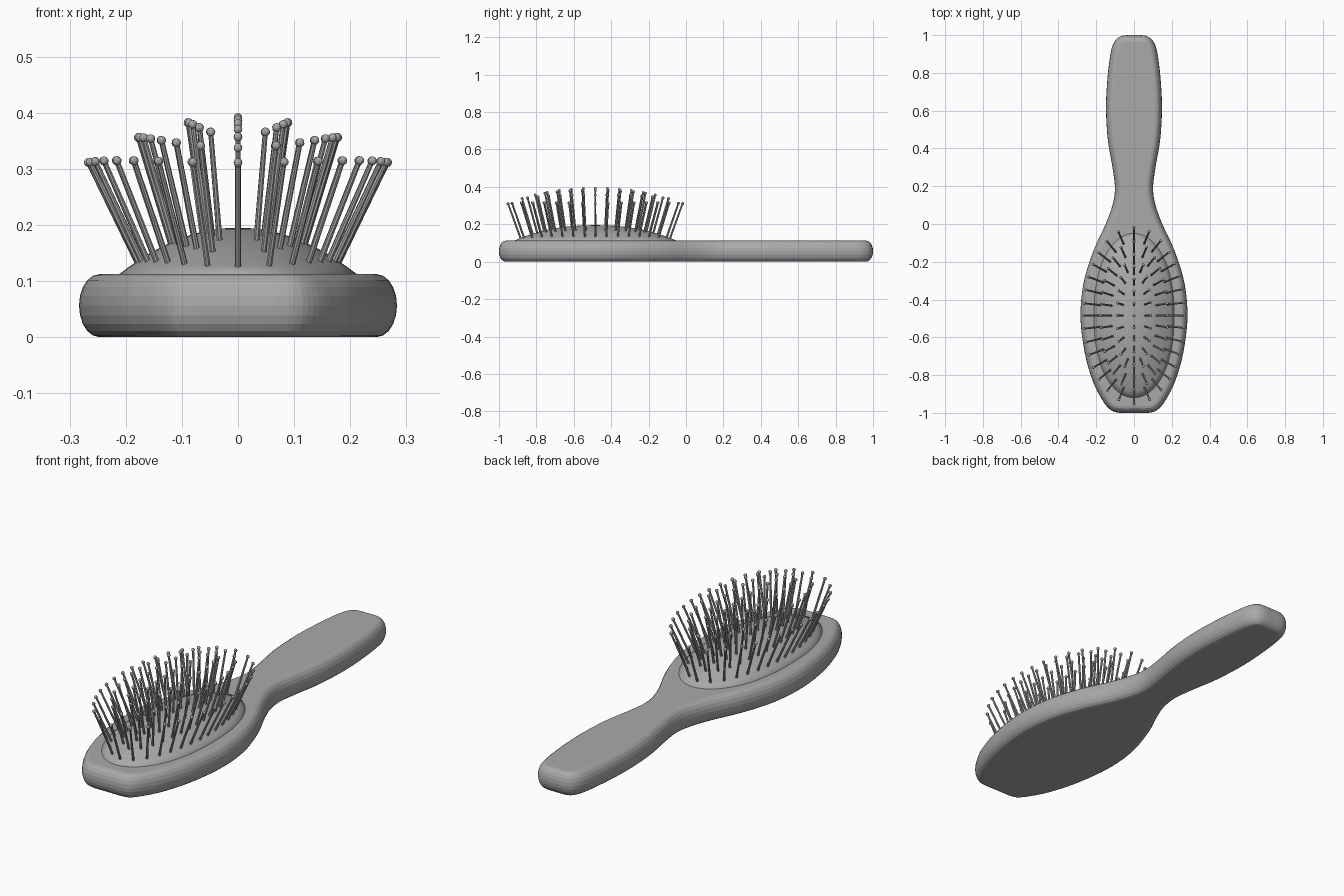
import bpy, bmesh, math
from mathutils import Vector

if "Cube" in bpy.data.objects:
    bpy.data.objects.remove(bpy.data.objects["Cube"])

grey = bpy.data.materials.new("plain_grey")
grey.use_nodes = True
grey.diffuse_color = (0.4, 0.4, 0.4, 1)
grey.node_tree.nodes["Principled BSDF"].inputs["Base Color"].default_value = (0.4, 0.4, 0.4, 1)

TOP = 0.112          # height of the wooden body
CENTRE_Y = -0.485    # middle of the bristle pad
PAD_X, PAD_Y, PAD_RISE = 0.212, 0.435, 0.083


def finish(bm, name, smooth=False):
    bmesh.ops.recalc_face_normals(bm, faces=bm.faces)
    mesh = bpy.data.meshes.new(name)
    bm.to_mesh(mesh)
    bm.free()
    mesh.materials.append(grey)
    ob = bpy.data.objects.new(name, mesh)
    bpy.context.collection.objects.link(ob)
    if smooth:
        mesh.shade_smooth()
    return ob


def loft(bm, rings):
    """Skin a stack of closed rings."""
    loops = [[bm.verts.new(p) for p in ring] for ring in rings]
    n = len(loops[0])
    for a, b in zip(loops, loops[1:]):
        for i in range(n):
            j = (i + 1) % n
            bm.faces.new((a[i], a[j], b[j], b[i]))
    return loops


def spline(points, steps):
    """Catmull-Rom curve through the points, mirrored across x at its ends."""
    pts = [Vector(p) for p in points]
    flip = lambda v: Vector((-v.x, v.y))
    pts = [flip(pts[1])] + pts + [flip(pts[-2])]
    out = []
    for a, b, c, d in zip(pts, pts[1:], pts[2:], pts[3:]):
        for k in range(steps):
            t = k / steps
            out.append(0.5 * (2 * b + (c - a) * t + (2 * a - 5 * b + 4 * c - d) * t ** 2
                              + (3 * b - a - 3 * c + d) * t ** 3))
    return out + [pts[-2]]


# Body: half outline from head end to handle end, mirrored, with a rounded edge
half = spline([(0, -1), (0.09, -0.998), (0.135, -0.975), (0.175, -0.92), (0.215, -0.84),
               (0.255, -0.71), (0.28, -0.55), (0.281, -0.42), (0.26, -0.28), (0.21, -0.13),
               (0.15, 0), (0.114, 0.1), (0.101, 0.19), (0.114, 0.3), (0.138, 0.44),
               (0.148, 0.6), (0.143, 0.74), (0.128, 0.88), (0.109, 0.955), (0.07, 0.994),
               (0, 1)], 4)
outline = half + [Vector((-p.x, p.y)) for p in half[-2:0:-1]]
count = len(outline)
normals = []
for i in range(count):
    d = outline[(i + 1) % count] - outline[i - 1]
    normals.append(Vector((d.y, -d.x)).normalized())

bm = bmesh.new()
rings = []
LEVELS = 10
for k in range(LEVELS + 1):
    t = math.pi * k / LEVELS
    inset = 0.036 * (1 - math.sin(t))
    z = TOP / 2 * (1 - math.cos(t))
    rings.append([(p - n * inset).to_3d() + Vector((0, 0, z)) for p, n in zip(outline, normals)])
loops = loft(bm, rings)
bm.faces.new(loops[0])
bm.faces.new(loops[-1])
finish(bm, "handle_and_head")


# Cushion: low dome set into the head
def dome_z(x, y):
    r = (x / PAD_X) ** 2 + abs(y / PAD_Y) ** 2.3
    return TOP + PAD_RISE * (1 - r)


bm = bmesh.new()
rings = []
SIDES = 64
for k in range(12, 0, -1):
    ring = []
    for i in range(SIDES):
        a = math.tau * i / SIDES
        c, s = math.cos(a), math.sin(a)
        x = PAD_X * c * k / 12
        y = PAD_Y * math.copysign(abs(s) ** 0.87, s) * k / 12
        ring.append((x, y + CENTRE_Y, dome_z(x, y)))
    rings.append(ring)
rings.insert(0, [(x, y, TOP - 0.02) for x, y, z in rings[0]])
loops = loft(bm, rings)
tip = bm.verts.new((0, CENTRE_Y, TOP + PAD_RISE))
for i in range(SIDES):
    bm.faces.new((loops[-1][i], loops[-1][(i + 1) % SIDES], tip))
bm.faces.new(loops[0])
finish(bm, "cushion", smooth=True)


# Bristles: splayed pins with ball tips, in oval rings around a centre row
def oval(a, b, n):
    """n points evenly spaced along an ellipse."""
    dense = [Vector((a * math.cos(math.tau * i / 720), b * math.sin(math.tau * i / 720)))
             for i in range(721)]
    lengths = [0]
    for p, q in zip(dense, dense[1:]):
        lengths.append(lengths[-1] + (q - p).length)
    return [next(p for p, s in zip(dense, lengths) if s >= lengths[-1] * k / n - 1e-6)
            for k in range(n)]


roots = [Vector((0, 0.055 * k)) for k in range(-4, 5)]
for a, b, n in ((0.18, 0.4, 32), (0.12, 0.335, 28), (0.06, 0.275, 20)):
    roots += oval(a, b, n)

pins, balls = bmesh.new(), bmesh.new()
for p in roots:
    base = Vector((p.x, p.y + CENTRE_Y, dome_z(p.x, p.y)))
    lean = Vector((p.x * 0.49, p.y * 0.17, 0))
    axis = (lean + Vector((0, 0, math.sqrt(0.04 - lean.length_squared)))).normalized()
    rot = axis.to_track_quat('Z', 'Y').to_matrix().to_4x4()
    for bm, at in ((pins, 0.09), (balls, 0.196)):
        place = rot.copy()
        place.translation = base + axis * at
        if bm is pins:
            bmesh.ops.create_cone(bm, cap_ends=True, segments=8, radius1=0.0055,
                                  radius2=0.0045, depth=0.21, matrix=place)
        else:
            bmesh.ops.create_uvsphere(bm, u_segments=10, v_segments=6, radius=0.008, matrix=place)
finish(pins, "bristle_pins")
finish(balls, "bristle_ball_tips")
